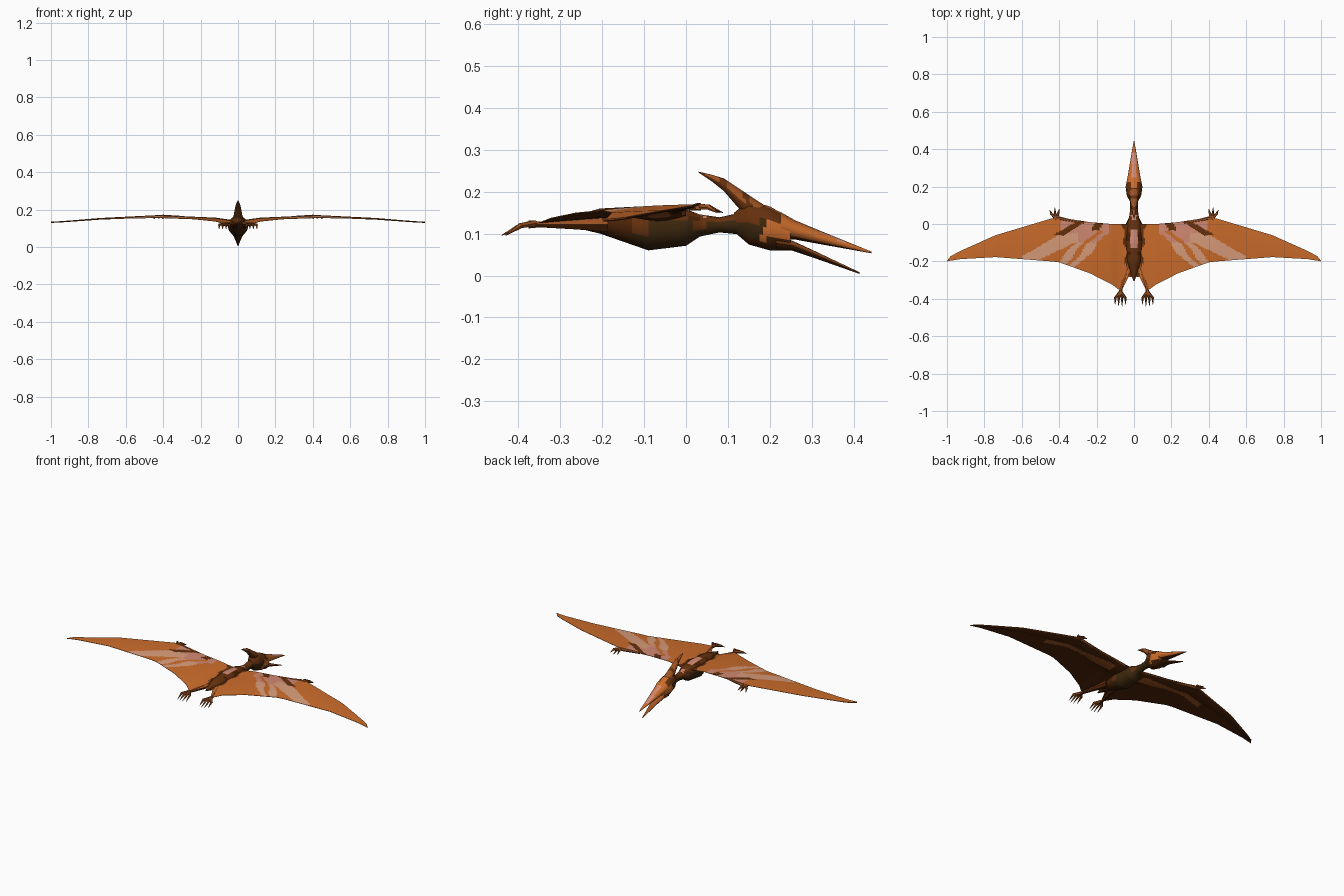
import bpy, bmesh, math
from mathutils import Vector

cube = bpy.data.objects.get("Cube")
if cube:
    bpy.data.objects.remove(cube)

def material(name, rgb):
    m = bpy.data.materials.new(name)
    m.use_nodes = True
    m.diffuse_color = (*rgb, 1)
    m.node_tree.nodes["Principled BSDF"].inputs["Base Color"].default_value = (*rgb, 1)
    return m

MATS = [material("orange", (.6, .15, .024)),
        material("brown", (.13, .03, .004)),
        material("tan pink", (.7, .34, .2)),
        material("rose", (.64, .25, .17)),
        material("dark brown", (.07, .016, .002)),
        material("belly olive", (.045, .02, .004)),
        material("rust", (.34, .085, .016))]
ORANGE, BROWN, TAN, ROSE, DARK, OLIVE, RUST = range(7)

def finish(name, bm, rule, mirror=False, angle=40):
    bmesh.ops.recalc_face_normals(bm, faces=bm.faces)
    bm.normal_update()
    for f in bm.faces:
        f.material_index = rule(f.calc_center_median(), f.normal)
    mesh = bpy.data.meshes.new(name)
    bm.to_mesh(mesh)
    bm.free()
    ob = bpy.data.objects.new(name, mesh)
    bpy.context.collection.objects.link(ob)
    for m in MATS:
        mesh.materials.append(m)
    if mirror:
        ob.modifiers.new("Mirror", 'MIRROR')
    bpy.ops.object.select_all(action='DESELECT')
    ob.select_set(True)
    bpy.context.view_layer.objects.active = ob
    bpy.ops.object.shade_smooth_by_angle(angle=math.radians(angle))

def skin(bm, rings):
    """Join rings of points into a closed tube."""
    rows = [[bm.verts.new(p) for p in r] for r in rings]
    n = len(rows[0])
    for a, b in zip(rows, rows[1:]):
        for i in range(n):
            j = (i + 1) % n
            bm.faces.new((a[i], a[j], b[j], b[i]))
    bm.faces.new(rows[0])
    bm.faces.new(rows[-1][::-1])

def lerp(stations, t):
    """Interpolate a station list on its first value."""
    for a, b in zip(stations, stations[1:]):
        if t <= b[0]:
            k = (t - a[0]) / (b[0] - a[0])
            return [p + (q - p) * k for p, q in zip(a, b)]
    return list(stations[-1])

def loft(name, stations, rule, sides=16, cuts=6):
    """Loft along y; each station is y, top, bottom, half width."""
    fine = [[p + (q - p) * k / cuts for p, q in zip(a, b)]
            for a, b in zip(stations, stations[1:]) for k in range(cuts)]
    fine.append(stations[-1])
    rings = []
    for y, top, bottom, w in fine:
        angles = [2 * math.pi * i / sides for i in range(sides)]
        rings.append([(w * math.sin(a), y, (top + bottom) / 2 + (top - bottom) / 2 * math.cos(a))
                      for a in angles])
    bm = bmesh.new()
    skin(bm, rings)
    finish(name, bm, rule)

def limb(bm, path, sides=6):
    """Tapered tube through points with radii."""
    rings = []
    for i, (p, r) in enumerate(path):
        d = Vector(path[min(i + 1, len(path) - 1)][0]) - Vector(path[max(i - 1, 0)][0])
        q = d.to_track_quat('Y', 'Z')
        rings.append([Vector(p) + q @ Vector((r * math.cos(2 * math.pi * k / sides), 0,
                                             r * math.sin(2 * math.pi * k / sides)))
                      for k in range(sides)])
    skin(bm, rings)

# Body and neck
def body_rule(c, n):
    if n.z > .35:
        if abs(c.x) < .014 and (-.12 < c.y < -.03 or .02 < c.y < .045):
            return ROSE
        return DARK if abs(c.x) > .022 and math.sin(c.y * 70) > .4 else BROWN
    if n.z > -.3 and math.sin(c.y * 45) > .75:
        return BROWN
    return OLIVE if c.y > -.12 else DARK

loft("body", [(-.305, .132, .124, .003), (-.264, .144, .114, .016), (-.205, .16, .1, .036),
              (-.09, .166, .06, .055), (0, .158, .071, .044), (.033, .146, .093, .027),
              (.08, .139, .103, .02), (.13, .15, .098, .022)], body_rule)

# Head, crest, beak and jaw
def head_rule(c, n):
    if c.z < .086 or n.z < -.55:
        return DARK
    if c.y < .185 + .012 * math.sin(c.z * 120):
        return OLIVE if c.z < .13 else BROWN
    return BROWN if n.z > .2 and abs(c.x) > .022 and c.y < .225 else ORANGE

def beak_rule(c, n):
    if n.z < -.75:
        return DARK
    return ROSE if .25 < c.y < .38 and abs(c.x) < .012 and n.z > .4 else ORANGE

loft("head", [(.115, .15, .104, .018), (.15, .178, .074, .038), (.2, .165, .06, .045),
              (.25, .137, .06, .034)], head_rule)
loft("crest", [(.03, .248, .246, .002), (.06, .241, .226, .008), (.09, .232, .202, .014),
               (.135, .202, .15, .022), (.185, .169, .12, .026), (.215, .155, .12, .02)],
     lambda c, n: BROWN if n.z < -.1 or math.sin(c.y * 150 + c.z * 60) > .55 else RUST)
loft("upper_beak", [(.225, .152, .088, .04), (.26, .132, .086, .033), (.32, .107, .075, .023),
                    (.443, .057, .053, .002)], beak_rule)
loft("lower_jaw", [(.215, .094, .06, .038), (.252, .084, .06, .032), (.3, .062, .044, .021),
                   (.414, .008, .004, .002)],
     lambda c, n: RUST if n.z > .5 else BROWN if n.z > -.2 else DARK)

# Wings: x, leading y, trailing y, leading z, trailing z
WING = [(0, 0, -.28, .142, .132), (.03, 0, -.285, .145, .13), (.065, 0, -.355, .149, .126),
        (.085, 0, -.348, .152, .128), (.12, 0, -.322, .157, .138), (.235, .01, -.264, .162, .15),
        (.4, .035, -.205, .17, .156), (.44, .03, -.2, .17, .157), (.74, -.06, -.177, .155, .15),
        (.93, -.145, -.188, .139, .139), (.98, -.172, -.196, .136, .136),
        (1, -.197, -.2, .135, .135)]
CHORD = 36

def wing_rule(c, n):
    x, y = c.x, c.y
    _, lead, trail, _, _ = lerp(WING, x)
    v = (lead - y) / max(lead - trail, .001)
    wave = .01 * math.sin(y * 60 + x * 20)
    if n.z < 0:
        if v < .04 and x > .06:
            return RUST
        return BROWN + 5 * (.1 < x < .55 and abs(v - .12 - .7 * x + wave * 2) < .09) or DARK \
            if .1 < x < .55 and abs(v - .12 - .7 * x + wave * 2) < .09 else DARK
    if x < .06 + .1 * y + wave and y > -.28:
        return BROWN
    # Dark flashes behind the arm
    for start, slope, width, rear in ((.185, .9, .018, -.035), (.3, 1.6, .03, -.06)):
        if y > rear and abs(x - start + slope * y + wave) < width:
            return BROWN
    # Rose shoulder patch and pale streaks sweeping outward to the rear
    if .13 < x < .39 and y > -.045 + wave and math.sin(x * 55 + y * 60) > -.6:
        return ROSE
    for start, slope, width in ((.115, .95, .024), (.195, .92, .022), (.2, 1.95, .075)):
        if abs(x - start + slope * y + wave) < width and .13 < x < .6:
            return ROSE if x < .3 and y > -.1 else TAN
    return ORANGE

def wing():
    bm = bmesh.new()
    xs = {s[0] for s in WING} | {i / 120 for i in range(120)}
    rings = []
    for x in sorted(xs):
        _, lead, trail, zl, zt = lerp(WING, x)
        upper, lower = [], []
        for i in range(CHORD + 1):
            v = i / CHORD
            y, z = lead + (trail - lead) * v, zl + (zt - zl) * v
            bulge = math.sin(math.pi * v) * (1 - x)
            thick = .002 + (.004 + .01 * (1 - x)) * math.sin(math.pi * min(1, v * 2.5))
            upper.append((x, y, z + .005 * bulge))
            lower.append((x, y, z + .005 * bulge - thick))
        rings.append(upper + lower[::-1])
    skin(bm, rings)
    # Open the root so that the halves join cleanly
    bmesh.ops.delete(bm, geom=[f for f in bm.faces if all(v.co.x < 1e-5 for v in f.verts)],
                     context='FACES')
    finish("wings", bm, wing_rule, True, 50)

wing()

# Clawed fingers at the wrists
bm = bmesh.new()
limb(bm, [((.3, .01, .161), .006), ((.4, .03, .164), .01), ((.43, .028, .164), .008)])
for dx, reach in ((-.015, .08), (.008, .088), (.036, .075)):
    limb(bm, [((.415, .025, .165), .008), ((.417 + dx * .7, .055, .163), .007),
              ((.415 + dx, reach, .15), .001)])
finish("wing_fingers", bm, lambda c, n: BROWN if c.y > .07 else RUST, True)

# Legs and feet
bm = bmesh.new()
limb(bm, [((.03, -.19, .122), .02), ((.048, -.27, .122), .013), ((.07, -.35, .122), .008),
          ((.072, -.375, .122), .011)])
finish("legs", bm, lambda c, n: RUST if n.z > .2 else DARK, True)
bm = bmesh.new()
for dx in (-.026, -.008, .01, .028):
    limb(bm, [((.072, -.36, .125), .008), ((.072 + dx, -.395, .119), .007),
              ((.072 + dx * 1.05, -.444 + abs(dx) * .5, .096), .001)])
finish("toes", bm, lambda c, n: BROWN if c.y < -.42 else RUST, True)
